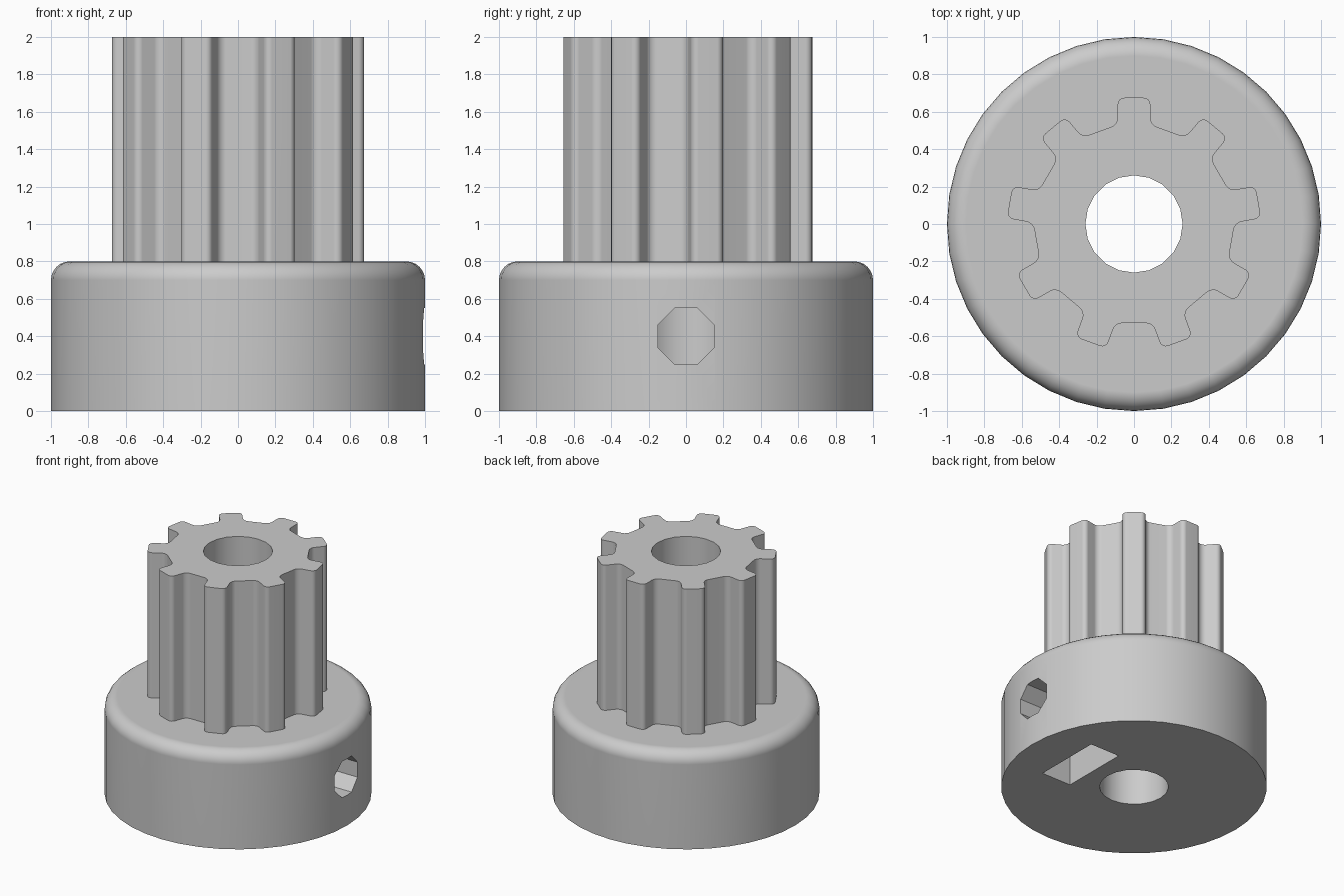
import bpy, bmesh
from math import pi, sin, cos, radians
from mathutils import Matrix, Vector

TEETH = 9
BORE_R = 0.26

cube = bpy.data.objects.get("Cube")
if cube:
    bpy.data.objects.remove(cube, do_unlink=True)

grey = bpy.data.materials.new("plain grey")
grey.use_nodes = True
colour = (0.6, 0.6, 0.6, 1)
grey.diffuse_color = colour
grey.node_tree.nodes["Principled BSDF"].inputs["Base Color"].default_value = colour


def make_object(name, bm):
    bmesh.ops.recalc_face_normals(bm, faces=bm.faces)
    mesh = bpy.data.meshes.new(name)
    bm.to_mesh(mesh)
    bm.free()
    mesh.materials.append(grey)
    obj = bpy.data.objects.new(name, mesh)
    bpy.context.collection.objects.link(obj)
    return obj


def cylinder(name, radius, depth, sides, matrix):
    bm = bmesh.new()
    bmesh.ops.create_cone(bm, cap_ends=True, segments=sides, radius1=radius,
                          radius2=radius, depth=depth, matrix=matrix)
    return make_object(name, bm)


def activate(obj):
    bpy.ops.object.select_all(action='DESELECT')
    obj.select_set(True)
    bpy.context.view_layer.objects.active = obj


def combine(target, tool, operation):
    activate(target)
    mod = target.modifiers.new(operation, 'BOOLEAN')
    mod.operation, mod.solver, mod.object = operation, 'EXACT', tool
    bpy.ops.object.modifier_apply(modifier=mod.name)
    bpy.data.objects.remove(tool, do_unlink=True)


# Round hub with a rolled upper rim
hub = cylinder("pulley_body", 1, 0.8, 40, Matrix.Translation((0, 0, 0.4)))
bm = bmesh.new()
bm.from_mesh(hub.data)
rim = [e for e in bm.edges if all(v.co.z > 0.79 for v in e.verts)]
bmesh.ops.bevel(bm, geom=rim, offset=0.1, offset_type='OFFSET', segments=6,
                profile=0.5, affect='EDGES', clamp_overlap=False)
bm.to_mesh(hub.data)
bm.free()

# Toothed shaft: square teeth with softened corners, rooted inside the hub
bm = bmesh.new()
outline = []
for i in range(TEETH):
    turn = Matrix.Rotation(2 * pi * i / TEETH, 3, 'Z')
    for x, y in ((0.087, 0.532), (0.087, 0.675), (-0.087, 0.675), (-0.087, 0.532)):
        outline.append(bm.verts.new(turn @ Vector((x, y, 0.5))))
face = bm.faces.new(outline)
grown = bmesh.ops.extrude_face_region(bm, geom=[face])["geom"]
bmesh.ops.translate(bm, vec=(0, 0, 1.5),
                    verts=[g for g in grown if isinstance(g, bmesh.types.BMVert)])
bmesh.ops.recalc_face_normals(bm, faces=bm.faces)
upright = [e for e in bm.edges if abs(e.verts[0].co.z - e.verts[1].co.z) > 1]
bmesh.ops.bevel(bm, geom=upright, offset=0.035, offset_type='OFFSET', segments=4,
                profile=0.5, affect='EDGES')
combine(hub, make_object("toothed_shaft", bm), 'UNION')

# Central bore
combine(hub, cylinder("bore_cutter", BORE_R, 3, 20, Matrix.Translation((0, 0, 1))),
        'DIFFERENCE')

# Eight-sided screw hole from the left side into the bore
across = Matrix.Translation((0.65, 0, 0.4)) @ Matrix.Rotation(pi / 2, 4, 'Y')
across = across @ Matrix.Rotation(pi / 8, 4, 'Z')
combine(hub, cylinder("screw_cutter", 0.15 / cos(pi / 8), 1.1, 8, across), 'DIFFERENCE')

# Nut slot open at the underside
bm = bmesh.new()
bmesh.ops.create_cube(bm, size=1, matrix=Matrix.Translation((0.525, 0, 0.29))
                      @ Matrix.Diagonal((0.27, 0.57, 0.78, 1)))
combine(hub, make_object("slot_cutter", bm), 'DIFFERENCE')

# Smooth curved walls, keep flat faces crisp
activate(hub)
bpy.ops.object.shade_smooth_by_angle(angle=radians(30))
weighted = hub.modifiers.new("even_normals", 'WEIGHTED_NORMAL')
weighted.keep_sharp = True
